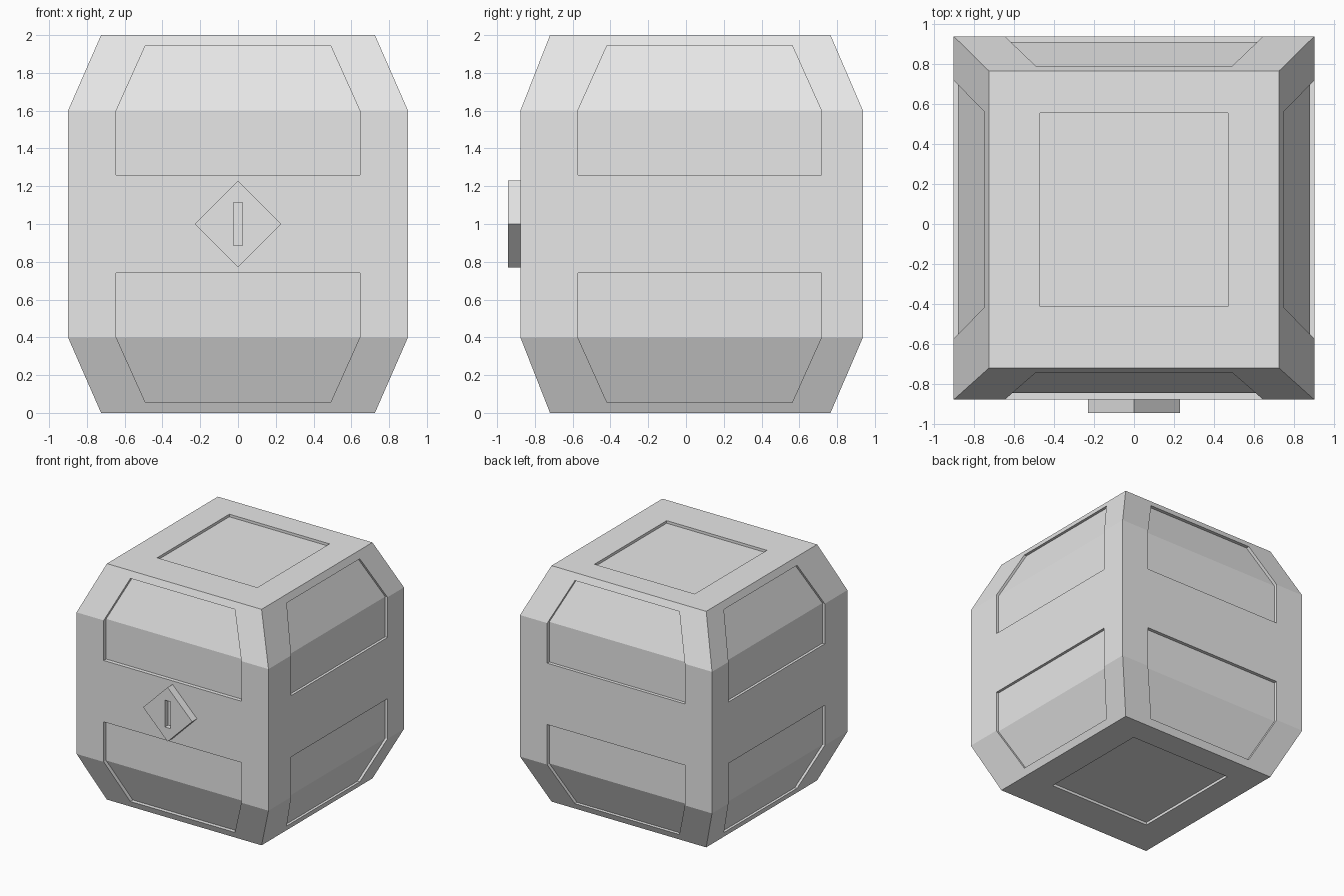
import bpy
import bmesh
import math
from mathutils import Vector

default = bpy.data.objects.get("Cube")
if default:
    bpy.data.objects.remove(default, do_unlink=True)

# One plain grey material
grey = bpy.data.materials.new("light grey")
grey.use_nodes = True
COLOUR = (0.8, 0.8, 0.8, 1.0)
grey.diffuse_color = COLOUR
grey.node_tree.nodes["Principled BSDF"].inputs["Base Color"].default_value = COLOUR


def loft(bm, rings):
    """Closed solid through a stack of rings with equal point counts."""
    loops = [[bm.verts.new(p) for p in ring] for ring in rings]
    n = len(loops[0])
    for a, b in zip(loops, loops[1:]):
        for i in range(n):
            j = (i + 1) % n
            bm.faces.new((a[i], a[j], b[j], b[i]))
    bm.faces.new(loops[0][::-1])
    bm.faces.new(loops[-1])


def box_rings(x0, x1, y0, y1, z):
    return [(x0, y0, z), (x1, y0, z), (x1, y1, z), (x0, y1, z)]


def finish(bm, name):
    bmesh.ops.recalc_face_normals(bm, faces=bm.faces[:])
    mesh = bpy.data.meshes.new(name)
    bm.to_mesh(mesh)
    bm.free()
    mesh.materials.append(grey)
    obj = bpy.data.objects.new(name, mesh)
    bpy.context.collection.objects.link(obj)
    return obj


def carve(target, cutter):
    """Subtract the cutter, then discard it."""
    cutter.hide_render = True
    mod = target.modifiers.new("recess", "BOOLEAN")
    mod.operation = "DIFFERENCE"
    mod.solver = "EXACT"
    mod.object = cutter
    bpy.context.view_layer.objects.active = target
    bpy.ops.object.modifier_apply(modifier=mod.name)
    bpy.data.objects.remove(cutter, do_unlink=True)


# Crate body: straight waist with sloped top and bottom
WAIST = (-0.9, 0.9, -0.877, 0.937)
CAP = (-0.725, 0.725, -0.72, 0.765)
bm = bmesh.new()
loft(bm, [box_rings(*CAP, 0), box_rings(*WAIST, 0.4),
          box_rings(*WAIST, 1.6), box_rings(*CAP, 2)])
body = finish(bm, "crate_body")

# Recessed panels that bend over each slope: outward and sideways axes,
# wall distance, cap distance, panel centre along the side, depth
X, Y = Vector((1, 0, 0)), Vector((0, 1, 0))
SIDES = [(-Y, X, 0.877, 0.72, 0.0, 0.033),
         (Y, X, 0.937, 0.765, 0.0, 0.028),
         (X, Y, 0.9, 0.725, 0.072, 0.022),
         (-X, Y, 0.9, 0.725, 0.072, 0.022)]
bm = bmesh.new()
for out, side, wall, cap, mid, depth in SIDES:
    upper = wall + (cap - wall) * 0.345 / 0.4
    levels = [(1.26, 0.645, wall), (1.6, 0.645, wall), (1.945, 0.49, upper)]
    for flip in (1, -1):
        rings = []
        for z, half, dist in levels:
            up = Vector((0, 0, 1 + flip * (z - 1)))
            rings.append([out * d + side * (mid + u) + up
                          for d, u in ((dist - depth, -half), (dist - depth, half),
                                       (dist + 0.1, half), (dist + 0.1, -half))])
        loft(bm, rings)

# Square recesses in the lid and base
for z0, z1 in ((1.978, 2.1), (-0.1, 0.022)):
    loft(bm, [box_rings(-0.47, 0.47, -0.412, 0.555, z) for z in (z0, z1)])
carve(body, finish(bm, "panel_cutter"))

# Diamond lock plate on the front
R = 0.23
bm = bmesh.new()
loft(bm, [[(R * math.cos(i * math.pi / 2), y, 1 + R * math.sin(i * math.pi / 2))
           for i in range(4)] for y in (-0.943, -0.87)])
lock = finish(bm, "lock_plate")

# Keyhole slot
bm = bmesh.new()
loft(bm, [box_rings(-0.025, 0.025, -1.0, -0.9, z) for z in (0.887, 1.115)])
carve(lock, finish(bm, "keyhole_cutter"))
